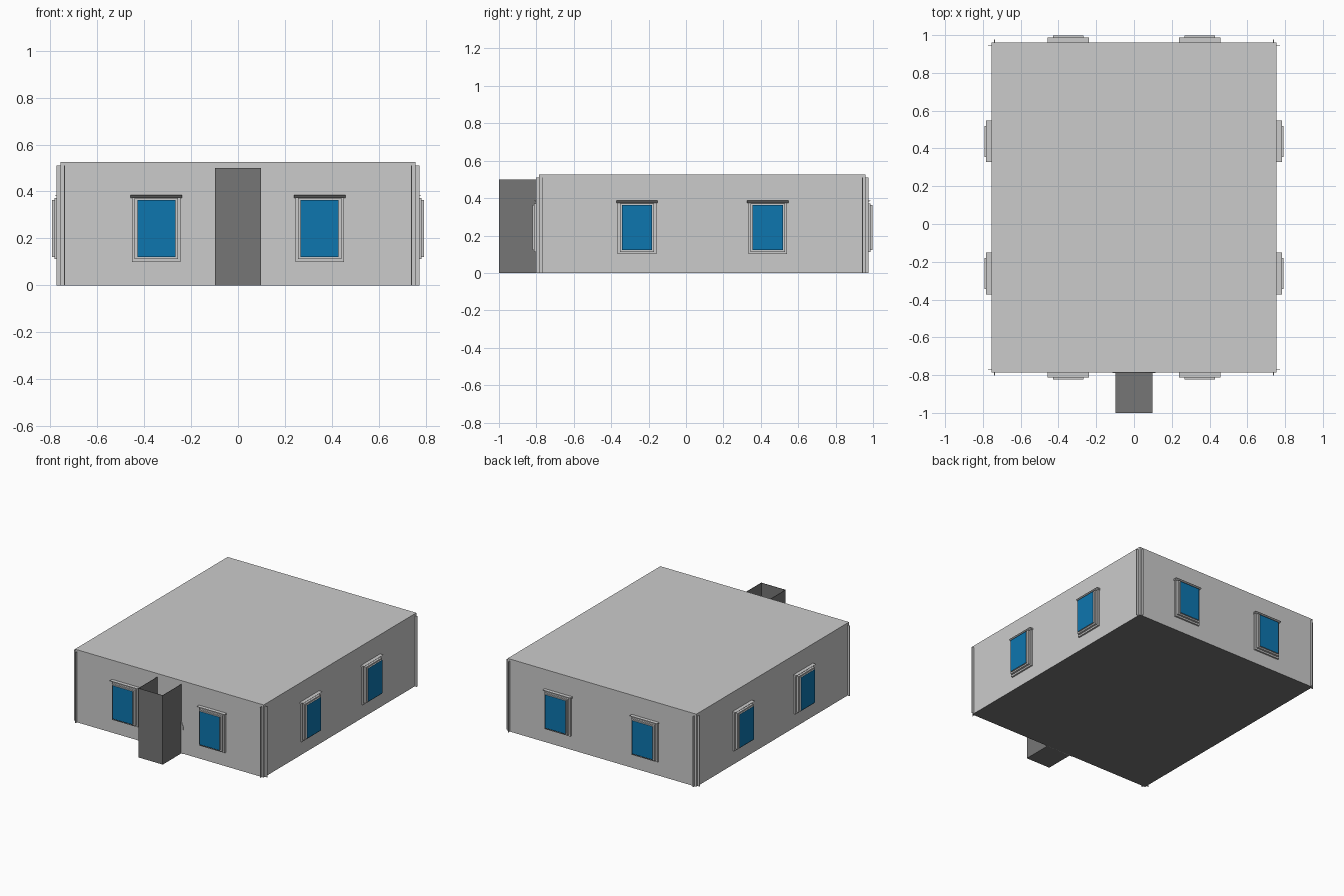
import bpy, bmesh, math
from mathutils import Matrix, Vector

if "Cube" in bpy.data.objects:
    bpy.data.objects.remove(bpy.data.objects["Cube"], do_unlink=True)


def material(name, rgb):
    m = bpy.data.materials.new(name)
    m.use_nodes = True
    col = (*rgb, 1)
    m.diffuse_color = col
    m.node_tree.nodes["Principled BSDF"].inputs["Base Color"].default_value = col
    return m


WALL = material("light grey wall", (0.6, 0.6, 0.6))
DARK = material("dark grey", (0.18, 0.18, 0.18))
GLASS = material("blue glass", (0.004, 0.18, 0.43))

HX, Y0, Y1, H = 0.755, -0.785, 0.96, 0.525


def finish(name, bm, *mats):
    bmesh.ops.recalc_face_normals(bm, faces=bm.faces)
    me = bpy.data.meshes.new(name)
    bm.to_mesh(me)
    bm.free()
    for m in mats:
        me.materials.append(m)
    ob = bpy.data.objects.new(name, me)
    bpy.context.collection.objects.link(ob)
    return ob


def add_box(bm, lo, hi):
    lo, hi = Vector(lo), Vector(hi)
    mat = Matrix.Translation((lo + hi) / 2) @ Matrix.Diagonal((*(hi - lo), 1))
    return bmesh.ops.create_cube(bm, size=1, matrix=mat)["verts"]


def add_prism(bm, points, offset):
    face = bm.faces.new([bm.verts.new(p) for p in points])
    out = bmesh.ops.extrude_face_region(bm, geom=[face])["geom"]
    bmesh.ops.translate(bm, vec=offset,
                        verts=[v for v in out if isinstance(v, bmesh.types.BMVert)])


# Main block with a dark underside
bm = bmesh.new()
add_box(bm, (-HX, Y0, 0), (HX, Y1, H))
block = finish("building_block", bm, WALL, DARK)
for p in block.data.polygons:
    p.material_index = 1 if p.normal.z < -0.5 else 0

# Thin wall ends that overlap at the corners
bm = bmesh.new()
T, OUT, IN, TOP = 0.002, 0.017, 0.016, 0.51
for sx in (-1, 1):
    for y, sy in ((Y0, -1), (Y1, 1)):
        cx, cy = sx * (HX - IN), y - sy * IN
        for a, b in (((sx * (HX - T), cy - T), (sx * (HX + OUT), cy + T)),
                     ((cx - T, y - sy * T), (cx + T, y + sy * OUT))):
            lo = [min(p) for p in zip(a, b)]
            hi = [max(p) for p in zip(a, b)]
            add_box(bm, (*lo, 0), (*hi, TOP))
finish("corner_fins", bm, WALL)


# Window: stepped frame, raised pane with a blue face, sloped hood
def window(name, location, angle):
    bm = bmesh.new()
    add_box(bm, (-0.104, -0.012, 0.1), (0.104, 0.01, 0.375))
    add_box(bm, (-0.092, -0.027, 0.112), (0.092, 0, 0.372))
    add_box(bm, (-0.081, -0.037, 0.122), (0.081, 0, 0.363))
    add_prism(bm, [(-0.11, 0, 0.373), (-0.11, -0.028, 0.386), (-0.11, 0, 0.386)],
              (0.22, 0, 0))
    ob = finish(name, bm, WALL, GLASS)
    for p in ob.data.polygons:
        p.material_index = int(p.normal.y < -0.9 and p.center.y < -0.035)
    ob.location = location
    ob.rotation_euler.z = angle


for s, side in ((1, "left"), (-1, "right")):
    window("front_window_" + side, (s * 0.348, Y0, 0), 0)
    window("back_window_" + side, (s * 0.348, Y1, 0), math.pi)
    for y, place in ((-0.262, "front"), (0.437, "rear")):
        window(f"{side}_side_window_{place}", (s * HX, y, 0), s * math.pi / 2)

# Rounded doorway surround
bm = bmesh.new()
R, SPRING = 0.115, 0.17
arc = [(R * math.cos(i * math.pi / 12), Y0, SPRING + R * math.sin(i * math.pi / 12))
       for i in range(13)]
add_prism(bm, [(R, Y0, 0)] + arc + [(-R, Y0, 0)], (0, -0.004, 0))
finish("doorway_arch", bm, WALL)

# Entrance porch, open at the top
bm = bmesh.new()
W, F, PH, S = 0.098, -1.0, 0.5, 0.003
add_box(bm, (-W, F, 0), (W, Y0, S))
add_box(bm, (-W, F, 0), (W, F + S, PH))
for s in (-1, 1):
    add_box(bm, (min(s * W, s * (W - S)), F, 0), (max(s * W, s * (W - S)), Y0, PH))
finish("entrance_porch", bm, DARK)
